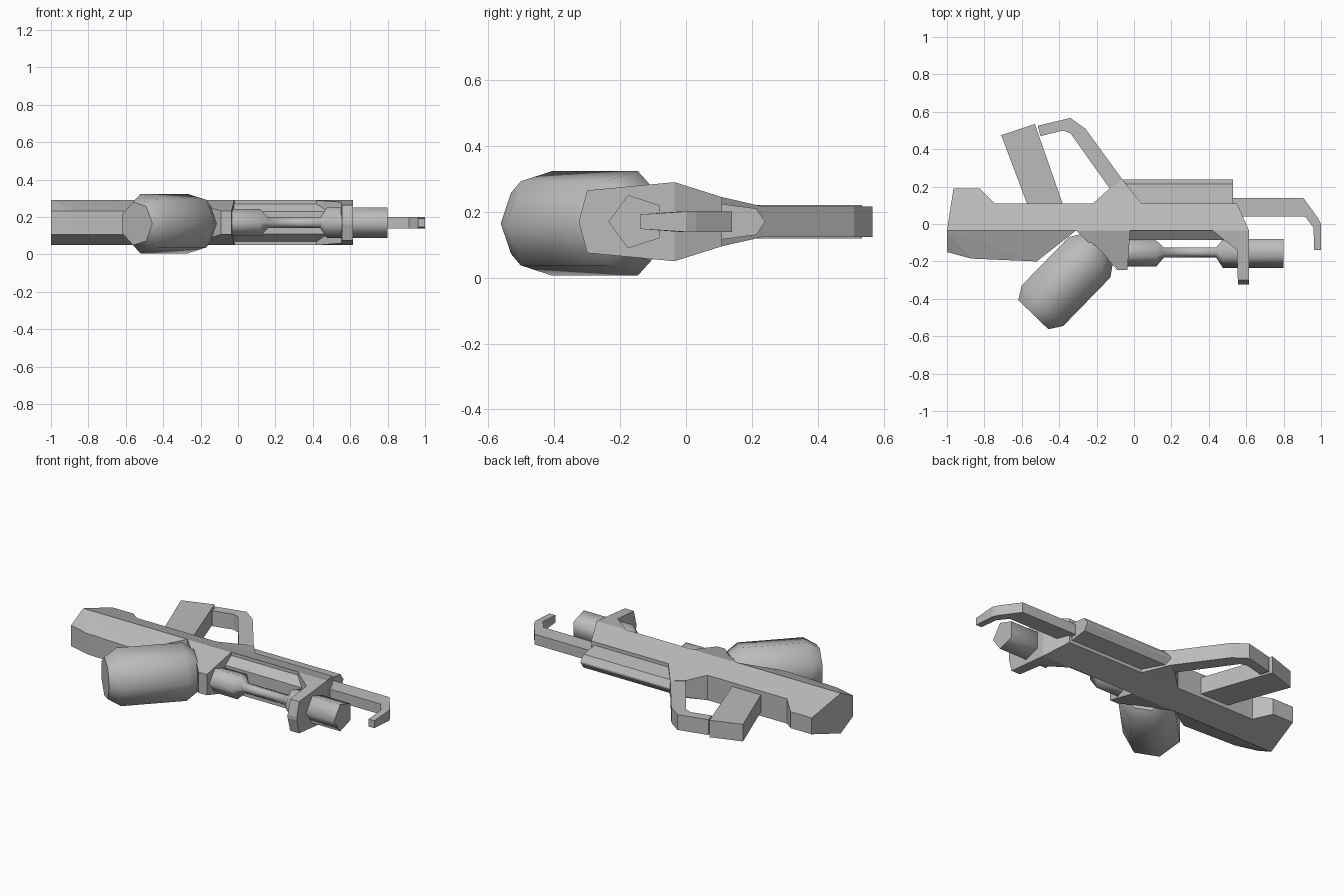
import bpy, bmesh, math
from mathutils import Vector

MID = 0.17      # height of the mirror plane
RIDGE = -0.035  # line along which the body is thickest

cube = bpy.data.objects.get("Cube")
if cube:
    bpy.data.objects.remove(cube)

grey = bpy.data.materials.new("plain_grey")
grey.use_nodes = True
grey.diffuse_color = (0.5, 0.5, 0.5, 1)
grey.node_tree.nodes["Principled BSDF"].inputs["Base Color"].default_value = (0.5, 0.5, 0.5, 1)


def finish(name, bm, smooth=None):
    bmesh.ops.recalc_face_normals(bm, faces=bm.faces)
    mesh = bpy.data.meshes.new(name)
    bm.to_mesh(mesh)
    bm.free()
    mesh.materials.append(grey)
    obj = bpy.data.objects.new(name, mesh)
    bpy.context.collection.objects.link(obj)
    if smooth:
        bpy.ops.object.select_all(action='DESELECT')
        obj.select_set(True)
        bpy.context.view_layer.objects.active = obj
        bpy.ops.object.shade_smooth_by_angle(angle=math.radians(smooth))
    return obj


def plate(name, outline, half):
    """Mirrored slab from an outline; half(y) gives its half thickness."""
    bm = bmesh.new()
    rings = [[bm.verts.new((x, y, MID + s * half(y))) for x, y in outline] for s in (1, -1)]
    n = len(outline)
    for ring in rings:
        bm.faces.new(ring)
    for i in range(n):
        j = (i + 1) % n
        bm.faces.new((rings[0][i], rings[0][j], rings[1][j], rings[1][i]))
    bmesh.ops.triangulate(bm, faces=[f for f in bm.faces if len(f.verts) > 4])
    return finish(name, bm)


def turned(name, sides, origin, axis, first, profile, smooth=78):
    """Prism turned about an axis; profile holds (distance, radius)."""
    bm = bmesh.new()
    origin, axis, first = Vector(origin), Vector(axis).normalized(), Vector(first).normalized()
    side = axis.cross(first)
    rings = []
    for d, r in profile:
        ring = []
        for i in range(sides):
            a = math.tau * i / sides
            ring.append(bm.verts.new(origin + axis * d + (first * math.cos(a) + side * math.sin(a)) * r))
        rings.append(ring)
    for a, b in zip(rings, rings[1:]):
        for i in range(sides):
            j = (i + 1) % sides
            bm.faces.new((a[i], a[j], b[j], b[i]))
    bm.faces.new(rings[0])
    bm.faces.new(rings[-1])
    return finish(name, bm, smooth)


def ramp(y0, h0, y1, h1):
    """Half thickness that runs from h0 to h1 between y0 and y1."""
    def half(y):
        t = min(1, max(0, (y - y0) / (y1 - y0)))
        return h0 + (h1 - h0) * t
    return half


upper = ramp(RIDGE, 0.12, 0.2, 0.046)
lower = ramp(RIDGE, 0.12, -0.15, 0.062)
bracket = ramp(RIDGE, 0.12, -0.30, 0.095)

# Main body and stock
plate("upper_body", [(-1, RIDGE), (-0.965, 0.19), (-0.825, 0.19), (-0.745, 0.11),
                     (0.55, 0.11), (0.615, RIDGE)], upper)
plate("lower_stock", [(-1, RIDGE), (-1, -0.15), (-0.87, -0.185), (-0.52, -0.2),
                      (-0.31, RIDGE)], lower)
plate("magazine_housing", [(-0.31, RIDGE), (-0.13, -0.2), (-0.09, -0.245),
                           (-0.035, -0.245), (-0.02, RIDGE)], ramp(RIDGE, 0.12, -0.245, 0.062))
plate("lower_rail", [(-0.03, RIDGE), (-0.03, -0.085), (0.5, -0.085), (0.5, RIDGE)],
      ramp(RIDGE, 0.1, -0.085, 0.06))

# Front bracket with a wedge-shaped foot
plate("front_bracket", [(0.42, RIDGE), (0.55, -0.14), (0.555, -0.3), (0.615, -0.3),
                        (0.615, RIDGE)], bracket)
plate("bracket_foot", [(0.555, -0.3), (0.555, -0.323), (0.615, -0.323), (0.615, -0.3)],
      ramp(-0.3, 0.095, -0.323, 0.01))

# Grip and guard
plate("grip", [(-0.565, 0.09), (-0.71, 0.475), (-0.53, 0.535), (-0.375, 0.09)],
      lambda y: 0.051)
plate("guard_base", [(-0.22, 0.11), (-0.13, 0.19), (-0.06, 0.235), (0.04, 0.11)], upper)
plate("guard", [(-0.515, 0.525), (-0.34, 0.567), (-0.26, 0.51), (-0.06, 0.235),
                (-0.13, 0.19), (-0.34, 0.485), (-0.38, 0.5), (-0.5, 0.47)],
      lambda y: 0.046)

# Top rail with a pointed ridge
plate("top_rail", [(-0.07, 0.1), (-0.07, 0.213), (0.53, 0.213), (0.53, 0.1)],
      ramp(0.1, 0.055, 0.213, 0.04))
plate("top_rail_ridge", [(-0.07, 0.213), (-0.07, 0.238), (0.53, 0.238), (0.53, 0.213)],
      ramp(0.213, 0.04, 0.238, 0.004))

# Forward hook
plate("front_hook", [(0.52, 0.14), (0.905, 0.14), (0.985, 0.03), (1, 0), (1, -0.14), (0.963, -0.14),
                     (0.96, -0.02), (0.915, 0.04), (0.52, 0.04)],
      ramp(-0.08, 0.031, -0.14, 0.022))

# Five-sided barrel: rear sleeve, thin rod and muzzle
turned("barrel", 5, (0, -0.15, MID), (1, 0, 0), (0, -1, 0),
       [(-0.05, 0.076), (0.12, 0.076), (0.16, 0.03), (0.44, 0.03), (0.475, 0.085), (0.8, 0.085)])

# Seven-sided slanted magazine drum
turned("magazine", 7, (-0.243, -0.172, 0.165), (-0.7, -0.72, 0), (0.72, -0.7, 0),
       [(-0.065, 0.118), (0, 0.163), (0.362, 0.163), (0.43, 0.118)], 55)
